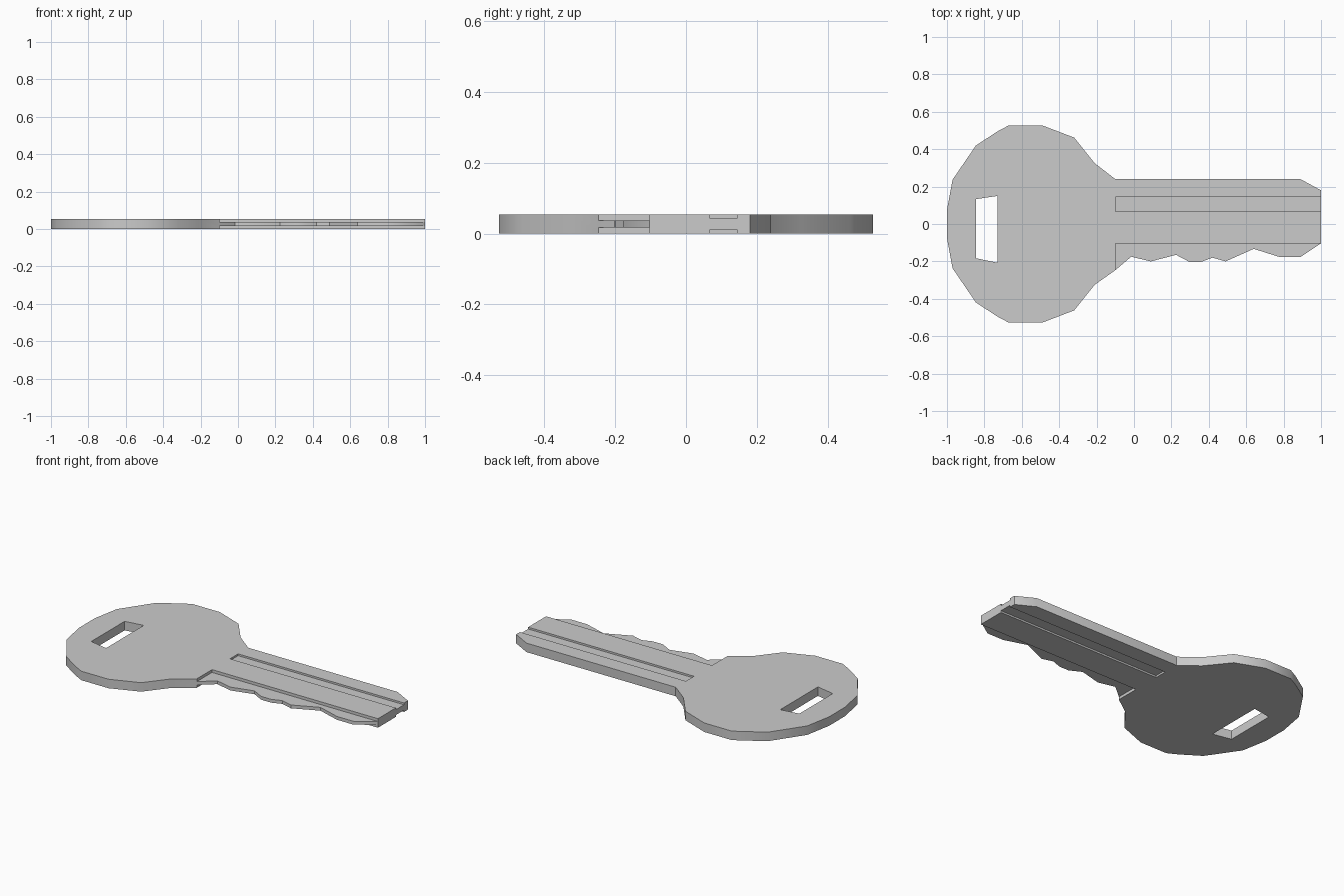
import bpy, bmesh, math

if "Cube" in bpy.data.objects:
    bpy.data.objects.remove(bpy.data.objects["Cube"])

T = 0.054  # key thickness


def prism(name, pts, z0, z1):
    """Extrude a counter-clockwise xy outline from z0 to z1."""
    bm = bmesh.new()
    face = bm.faces.new([bm.verts.new((x, y, z0)) for x, y in pts])
    out = bmesh.ops.extrude_face_region(bm, geom=[face])
    verts = [v for v in out["geom"] if isinstance(v, bmesh.types.BMVert)]
    bmesh.ops.translate(bm, vec=(0, 0, z1 - z0), verts=verts)
    bmesh.ops.recalc_face_normals(bm, faces=bm.faces)
    me = bpy.data.meshes.new(name)
    bm.to_mesh(me)
    bm.free()
    ob = bpy.data.objects.new(name, me)
    bpy.context.collection.objects.link(ob)
    return ob


def rect(x0, x1, y0, y1):
    return [(x0, y0), (x1, y0), (x1, y1), (x0, y1)]


# Bow: half outline from neck to rear, mirrored across y
bow = [(-0.21, 0.325), (-0.32, 0.462), (-0.49, 0.527), (-0.67, 0.527),
       (-0.73, 0.495), (-0.845, 0.42), (-0.97, 0.237), (-1.0, 0.075)]
bow_outline = bow + [(x, -y) for x, y in reversed(bow)]

# Blade: toothed lower edge, then tip and straight back
teeth = [(-0.10, -0.247), (-0.015, -0.175), (0.09, -0.2), (0.225, -0.165),
         (0.295, -0.202), (0.36, -0.202), (0.42, -0.18), (0.49, -0.2),
         (0.64, -0.133), (0.78, -0.177), (0.89, -0.177)]
blade = [(1.0, -0.103), (1.0, 0.18), (0.89, 0.24), (-0.10, 0.24)]

key = prism("key", bow_outline + teeth + blade, 0, T)

# Cutters: keyring slot, plus groove and thinned cutting edge on both faces
cutters = [prism("slot_cutter", [(-0.845, -0.183), (-0.73, -0.207),
                                 (-0.73, 0.15), (-0.845, 0.133)], -0.1, 0.2)]
for side, low, high in (("lower", -0.1, None), ("upper", None, 0.2)):
    for part, y0, y1, depth in (("groove", 0.067, 0.144, 0.011),
                                ("edge", -0.4, -0.103, 0.017)):
        z0, z1 = (low, depth) if high is None else (T - depth, high)
        cutters.append(prism(f"{side}_{part}_cutter",
                             rect(-0.10, 1.2, y0, y1), z0, z1))

bpy.context.view_layer.objects.active = key
key.select_set(True)
for c in cutters:
    c.hide_render = True
    mod = key.modifiers.new(c.name, "BOOLEAN")
    mod.operation, mod.solver, mod.object = "DIFFERENCE", "EXACT", c
    bpy.ops.object.modifier_apply(modifier=mod.name)
    bpy.data.objects.remove(c, do_unlink=True)

# Soft shading around the rim, crisp elsewhere
bpy.ops.object.shade_smooth_by_angle(angle=math.radians(35))
